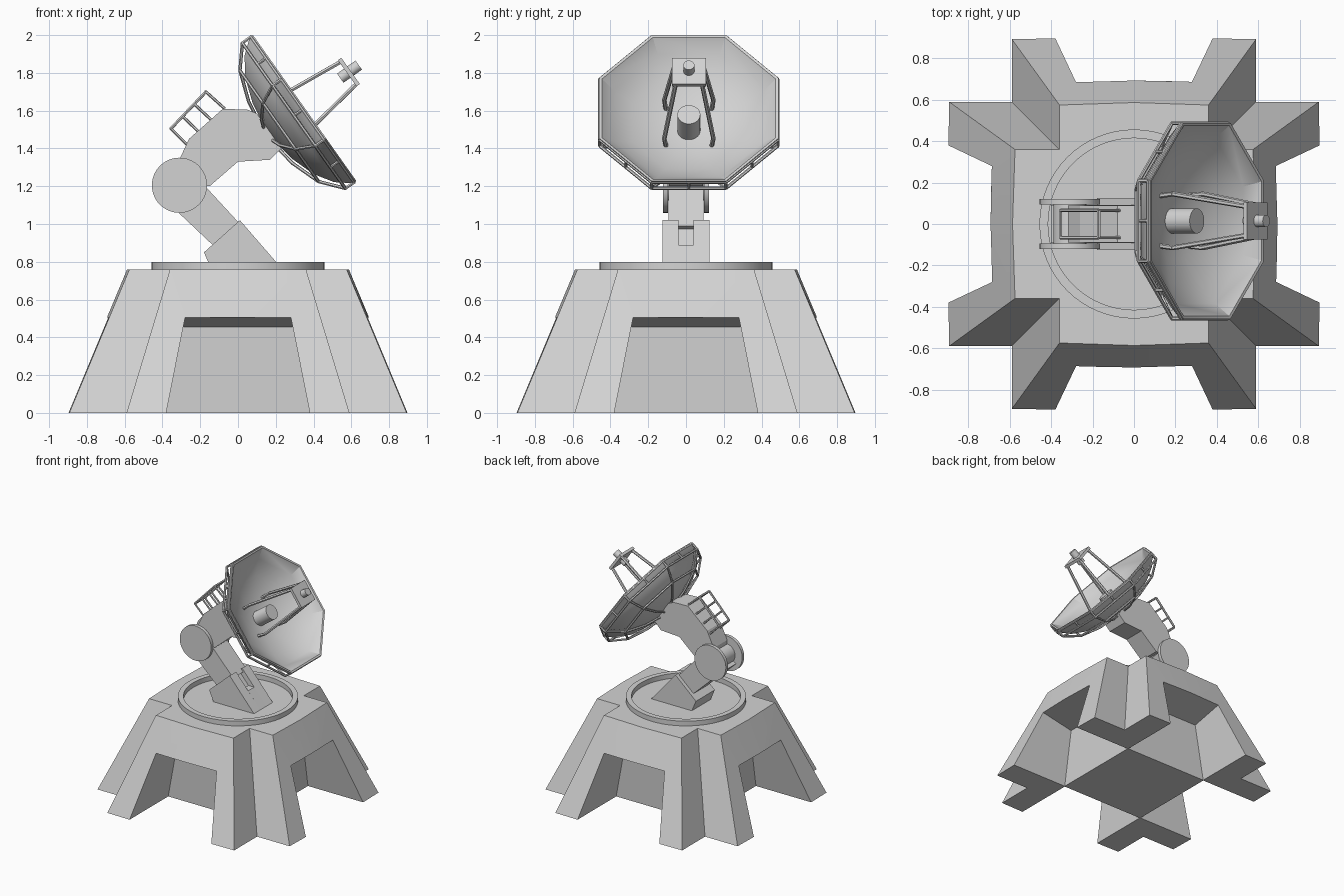
import bpy, bmesh, math
from mathutils import Vector

old = bpy.data.objects.get("Cube")
if old:
    bpy.data.objects.remove(old, do_unlink=True)

grey = bpy.data.materials.new("light_grey")
grey.use_nodes = True
colour = (0.65, 0.65, 0.65, 1)
grey.diffuse_color = colour
grey.node_tree.nodes["Principled BSDF"].inputs["Base Color"].default_value = colour


def finish(name, bm, smooth=None):
    bmesh.ops.recalc_face_normals(bm, faces=bm.faces)
    me = bpy.data.meshes.new(name)
    bm.to_mesh(me)
    bm.free()
    me.materials.append(grey)
    ob = bpy.data.objects.new(name, me)
    bpy.context.collection.objects.link(ob)
    if smooth:
        bpy.ops.object.select_all(action='DESELECT')
        ob.select_set(True)
        bpy.context.view_layer.objects.active = ob
        bpy.ops.object.shade_smooth_by_angle(angle=math.radians(smooth))
    return ob


def loft(bm, rings, closed=False):
    """Join rings of points; cap both ends unless the loft is closed."""
    loops = [[bm.verts.new(p) for p in ring] for ring in rings]
    n = len(loops[0])
    pairs = list(zip(loops, loops[1:])) + ([(loops[-1], loops[0])] if closed else [])
    for a, b in pairs:
        for i in range(n):
            j = (i + 1) % n
            bm.faces.new((a[i], a[j], b[j], b[i]))
    if not closed:
        bm.faces.new(loops[0])
        bm.faces.new(loops[-1])


def slab(bm, profile, y0, y1):
    loft(bm, [[(x, y, z) for x, z in profile] for y in (y0, y1)])


def rod(bm, a, b, r, sides=6):
    a, b = Vector(a), Vector(b)
    d = (b - a).normalized()
    s = d.cross(Vector((0.31, 0.9, 0.2))).normalized()
    t = d.cross(s)
    angles = [math.tau * (i + 0.5) / sides for i in range(sides)]
    loft(bm, [[p + r * (math.cos(k) * s + math.sin(k) * t) for k in angles] for p in (a, b)])


def path(bm, points, r):
    for a, b in zip(points, points[1:]):
        rod(bm, a, b, r)


# Base: tapering cross with slightly bowed ends and a recess under each arm
def cross(w, e, z):
    quarter = [(0, -e - 0.012), (w, -e), (w, -w), (e, -w)]
    out = []
    for k in range(4):
        for x, y in quarter:
            for _ in range(k):
                x, y = -y, x
            out.append((x, y, z))
    return out


bm = bmesh.new()
loft(bm, [cross(0.59, 0.893, 0), cross(0.36, 0.575, 0.76)])
base = finish("base", bm, 15)

bm = bmesh.new()
recess = [(0.383, -0.05), (0.395, 0.455), (0.69, 0.505), (1.0, 0.557), (1.0, -0.05)]
for k in range(4):
    rings = []
    for side in (-1, 1):
        ring = []
        for y, z in recess:
            p = (side * (0.38 - 0.198 * z), -y)
            for _ in range(k):
                p = (-p[1], p[0])
            ring.append((*p, z))
        rings.append(ring)
    loft(bm, rings)
cutter = finish("recess_cutter", bm)
cutter.hide_render = True
mod = base.modifiers.new("recesses", 'BOOLEAN')
mod.operation = 'DIFFERENCE'
mod.solver = 'EXACT'
mod.object = cutter
bpy.context.view_layer.objects.active = base
while base.modifiers:
    bpy.ops.object.modifier_move_to_index(modifier=mod.name, index=0)
    bpy.ops.object.modifier_apply(modifier=base.modifiers[0].name)
bpy.data.objects.remove(cutter, do_unlink=True)

# Turntable ring
bm = bmesh.new()
loft(bm, [[(r * math.cos(a), r * math.sin(a), z) for a in (math.tau * i / 64 for i in range(64))]
          for r, z in ((0.415, 0.755), (0.457, 0.755), (0.457, 0.8), (0.415, 0.8))], closed=True)
finish("turntable_ring", bm, 30)

# Pedestal: two cheeks around a core with a notch at the top
bm = bmesh.new()
for s in (-1, 1):
    slab(bm, [(-0.14, 0.755), (-0.18, 0.85), (0.01, 1.02), (0.24, 0.755)], s * 0.04, s * 0.125)
slab(bm, [(-0.14, 0.755), (-0.18, 0.85), (-0.02, 0.993), (0.07, 0.89), (0.123, 0.89), (0.24, 0.755)],
     -0.04, 0.04)
finish("pedestal", bm)

# Arms and elbow
bm = bmesh.new()
slab(bm, [(-0.4, 1.14), (-0.13, 0.885), (0.02, 0.99), (-0.22, 1.25)], -0.093, 0.093)
finish("lower_arm", bm)

bm = bmesh.new()
slab(bm, [(-0.31, 1.2), (-0.15, 1.2), (0.0, 1.33), (0.17, 1.34), (0.23, 1.4),
          (0.1, 1.585), (0.05, 1.605), (-0.08, 1.61), (-0.26, 1.45), (-0.32, 1.32)], -0.09, 0.09)
finish("upper_arm", bm)

bm = bmesh.new()
for s in (-1, 1):
    rod(bm, (-0.31, s * 0.095, 1.205), (-0.31, s * 0.122, 1.205), 0.146, 40)
rod(bm, (-0.31, -0.1, 1.205), (-0.31, 0.1, 1.205), 0.08, 24)
finish("elbow_discs", bm, 30)

# Guard rails on the back of the upper arm
bm = bmesh.new()
inner = Vector((-0.27, 0, 1.42)), Vector((-0.07, 0, 1.61))
outer = Vector((-0.355, 0, 1.505)), Vector((-0.17, 0, 1.7))
for s in (-1, 1):
    y = Vector((0, s * 0.066, 0))
    rod(bm, outer[0] + y, outer[1] + y, 0.009)
    for i in range(4):
        rod(bm, inner[0].lerp(inner[1], i / 3) + y, outer[0].lerp(outer[1], i / 3) + y, 0.008)
for p in outer:
    rod(bm, p - y, p + y, 0.009)
finish("guard_rails", bm)

# Dish frame of reference: u runs down the dish, t along its axis
centre = Vector((0.353, 0.015, 1.614))
axis = Vector((0.816, 0, 0.578))
down = Vector((0.578, 0, -0.816))


def at(u, y, t):
    return centre + down * u + Vector((0, y, 0)) + axis * t


def octagon(apothem, t):
    r = apothem / math.cos(math.pi / 8)
    angles = [math.pi / 8 + math.pi / 4 * k for k in range(8)]
    return [at(r * math.cos(a), r * math.sin(a), t) for a in angles]


# Dish bowl
bm = bmesh.new()
inside = [(0.06, -0.205), (0.18, -0.185), (0.3, -0.135), (0.4, -0.07), (0.46, -0.003)]
outside = [(0.474, 0), (0.474, -0.02), (0.41, -0.1), (0.31, -0.165), (0.18, -0.21), (0.06, -0.23)]
loft(bm, [octagon(*p) for p in inside + outside])
finish("dish", bm, 30)

# Frame behind the dish
bm = bmesh.new()
rings = [octagon(*p) for p in ((0.472, -0.015), (0.472, -0.07), (0.36, -0.165), (0.2, -0.222), (0.08, -0.24))]
for k in range(8):
    path(bm, [ring[k] for ring in rings], 0.009)
    path(bm, [(ring[k] + ring[k - 1]) / 2 for ring in rings[:2]], 0.008)
for ring in rings[:3]:
    path(bm, ring + ring[:1], 0.009)
finish("dish_frame", bm)

bm = bmesh.new()
rod(bm, at(0, -0.015, -0.27), at(0, -0.015, -0.215), 0.085, 16)
finish("dish_mount", bm, 30)

# Feed horn in the middle of the dish
bm = bmesh.new()
rod(bm, at(0, 0, -0.21), at(0, 0, -0.06), 0.061, 24)
finish("feed_horn", bm, 30)

# Receiver plate, receiver and its four struts
bm = bmesh.new()
loft(bm, [[at(u - 0.02, y, t) for u, y in ((-0.085, -0.09), (0.085, -0.09), (0.085, 0.09), (-0.085, 0.09))]
          for t in (0.29, 0.312)])
finish("receiver_plate", bm)

bm = bmesh.new()
rod(bm, at(-0.02, 0, 0.245), at(-0.02, 0, 0.365), 0.03, 16)
finish("receiver", bm, 30)

bm = bmesh.new()
for root, bend, tip in ((-0.125, -0.13, -0.09), (0.11, 0.12, 0.055)):
    for s in (-1, 1):
        path(bm, [at(root, s * 0.12, -0.2), at(bend, s * 0.13, -0.11), at(tip, s * 0.07, 0.295)], 0.012)
finish("receiver_struts", bm)
